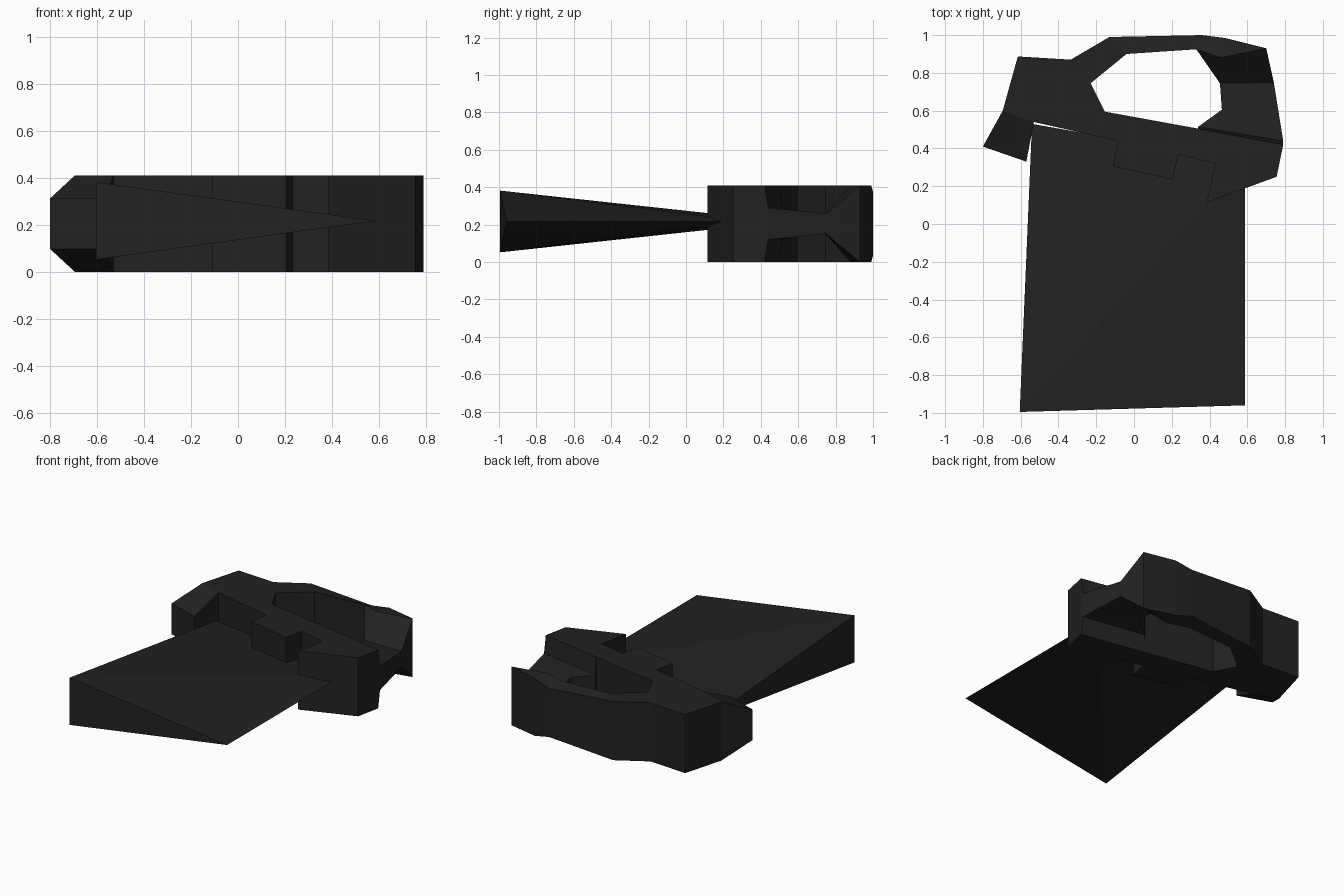
import bpy, bmesh

if "Cube" in bpy.data.objects:
    bpy.data.objects.remove(bpy.data.objects["Cube"])

mat = bpy.data.materials.new("matte_black")
mat.diffuse_color = (0.016, 0.016, 0.016, 1)
mat.use_nodes = True
mat.node_tree.nodes["Principled BSDF"].inputs["Base Color"].default_value = mat.diffuse_color


def mirrored_plate(name, points, faces, mid):
    """Build a plate from its top faces; points are (x, y, half thickness)."""
    bm = bmesh.new()
    top = [bm.verts.new((x, y, mid + h)) for x, y, h in points]
    bot = [bm.verts.new((x, y, mid - h)) for x, y, h in points]
    for f in faces:
        bm.faces.new([top[i] for i in f])
        bm.faces.new([bot[i] for i in reversed(f)])
    # side walls along every edge used by just one top face
    edges = [(f[i - 1], f[i]) for f in faces for i in range(len(f))]
    for a, b in edges:
        if (b, a) not in edges:
            bm.faces.new([top[b], top[a], bot[a], bot[b]])
    bmesh.ops.remove_doubles(bm, verts=bm.verts, dist=0.0005)
    bmesh.ops.recalc_face_normals(bm, faces=bm.faces)
    me = bpy.data.meshes.new(name)
    bm.to_mesh(me)
    bm.free()
    me.materials.append(mat)
    ob = bpy.data.objects.new(name, me)
    bpy.context.collection.objects.link(ob)
    return ob


F = 0.205  # full half thickness of the handle

# Ring handle: outer outline, then the hole
handle = [
    (-.80, .41, .108), (-.695, .60, F), (-.615, .887, F), (-.335, .87, F),
    (-.13, .99, F), (.36, 1.0, .17), (.48, .985, .2), (.70, .93, F),
    (.74, .75, .055), (.79, .44, .085), (.79, .42, F), (.755, .25, F),
    (.385, .115, F), (.43, .32, F), (.235, .368, F), (.205, .235, F),
    (-.11, .305, F), (-.085, .44, F), (-.53, .54, F), (-.57, .33, .108),
    (-.23, .745, F), (-.04, .90, F), (.33, .925, F), (.46, .88, F),
    (.455, .745, .055), (.465, .605, .065), (.34, .515, .085),
    (.34, .505, F), (-.155, .595, F),
]
handle_faces = [
    (19, 18, 1, 0),                      # sloped prong
    (18, 28, 20, 3, 2, 1),               # left block
    (20, 21, 4, 3), (21, 22, 5, 4), (22, 23, 6, 5), (23, 7, 6),  # back bar
    (22, 24, 23), (24, 8, 7, 23),        # slope down to the thin side bar
    (25, 9, 8, 24), (26, 9, 25),         # thin side bar
    (27, 10, 9, 26),                     # step up to the front bar
    (18, 17, 16, 15, 14, 13, 12, 11, 10, 27, 28),  # notched front bar
]
mirrored_plate("ring_handle", handle, handle_faces, F)

# Wedge blade, thick at one corner and sharp on the far edges
blade = [(-.605, -.995, .165), (.588, -.96, 0), (.588, .33, 0), (-.54, .53, 0)]
mirrored_plate("wedge_blade", blade, [(0, 1, 2), (0, 2, 3)], .217)
